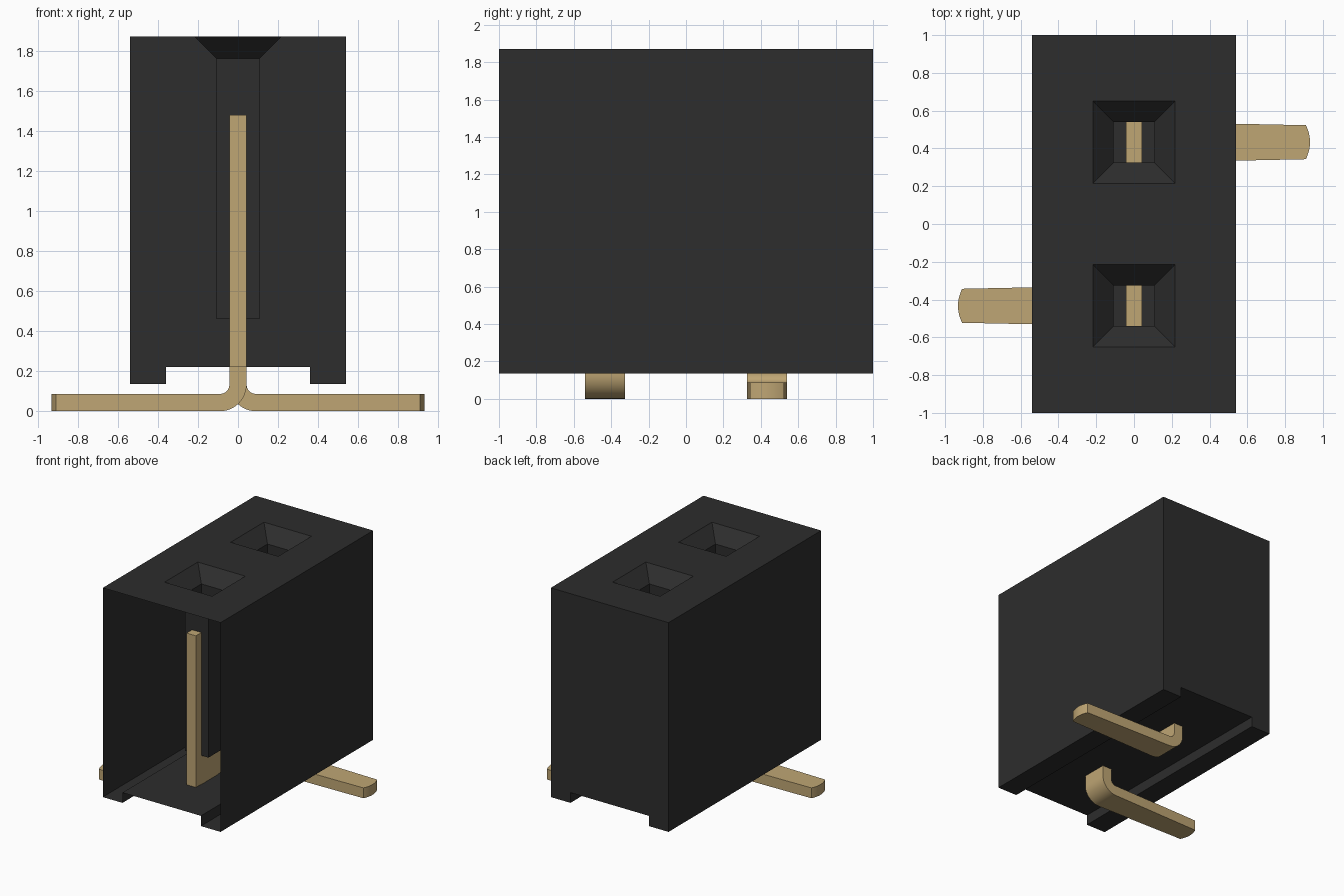
import bpy, bmesh, math
from mathutils import Matrix

cube = bpy.data.objects.get("Cube")
if cube:
    bpy.data.objects.remove(cube, do_unlink=True)


def material(name, rgb):
    m = bpy.data.materials.new(name)
    m.use_nodes = True
    m.diffuse_color = (*rgb, 1)
    m.node_tree.nodes["Principled BSDF"].inputs["Base Color"].default_value = (*rgb, 1)
    return m


black = material("black plastic", (0.026, 0.026, 0.026))
gold = material("gold metal", (0.52, 0.38, 0.175))


def make_object(name, bm, mat):
    bmesh.ops.recalc_face_normals(bm, faces=bm.faces)
    mesh = bpy.data.meshes.new(name)
    bm.to_mesh(mesh)
    bm.free()
    mesh.materials.append(mat)
    ob = bpy.data.objects.new(name, mesh)
    bpy.context.collection.objects.link(ob)
    return ob


def skin(bm, rings):
    """Join equal-sized closed rings of points and cap both ends."""
    loops = [[bm.verts.new(p) for p in ring] for ring in rings]
    for a, b in zip(loops, loops[1:]):
        for i in range(len(a)):
            j = (i + 1) % len(a)
            bm.faces.new((a[i], a[j], b[j], b[i]))
    bm.faces.new(loops[0])
    bm.faces.new(loops[-1])


PITCH = 0.433      # contact distance from the centre
FLOOR = 0.22

# Housing: block with a channel along its underside
profile = [(-0.54, 0.135), (-0.36, 0.135), (-0.36, FLOOR), (0.36, FLOOR),
           (0.36, 0.135), (0.54, 0.135), (0.54, 1.87), (-0.54, 1.87)]
bm = bmesh.new()
skin(bm, [[(x, y, z) for x, z in profile] for y in (-1, 1)])
housing = make_object("housing", bm, black)

# Square sockets with funnel mouths, cut from the top
cutter_bm = bmesh.new()
for cy in (-PITCH, PITCH):
    rings = []
    for half, z in ((0.108, 0.46), (0.108, 1.76), (0.218, 1.87), (0.218, 1.95)):
        rings.append([(sx * half, cy + sy * half, z)
                      for sx, sy in ((-1, -1), (1, -1), (1, 1), (-1, 1))])
    skin(cutter_bm, rings)
cutter = make_object("socket_cutter", cutter_bm, black)
cutter.hide_render = True

cut = housing.modifiers.new("sockets", "BOOLEAN")
cut.operation = "DIFFERENCE"
cut.solver = "EXACT"
cut.object = cutter
bpy.context.view_layer.objects.active = housing
bpy.ops.object.modifier_apply(modifier=cut.name)
bpy.data.objects.remove(cutter, do_unlink=True)

# Open the front so the housing becomes a thin shell around the socket tubes
bm = bmesh.new()
bm.from_mesh(housing.data)
front = [f for f in bm.faces if all(v.co.y < -0.999 for v in f.verts)]
bmesh.ops.delete(bm, geom=front, context="FACES")
bm.to_mesh(housing.data)
bm.free()


# Contact: wide blade, narrow neck, rounded bend and a tapering foot towards -x
def contact(name, cy, turn):
    t, blade, neck, tip = 0.043, 0.18, 0.107, 0.09
    sections = [((-t, 1.48), (t, 1.48), blade), ((-t, FLOOR + 0.003), (t, FLOOR + 0.003), blade),
                ((-t, FLOOR + 0.003), (t, FLOOR + 0.003), neck)]
    cx, cz, r_in, r_out = -0.09, 0.133, 0.047, 0.133
    for i in range(13):
        a = math.radians(90 * i / 12)
        c, s = math.cos(a), math.sin(a)
        sections.append(((cx + r_in * c, cz - r_in * s), (cx + r_out * c, cz - r_out * s), neck))
    for w in (1.0, 0.8, 0.55, 0.3, 0.05):
        x = -0.91 - 0.022 * (1 - w * w)
        sections.append(((x, 0.086), (x, 0), tip * w))
    rings = [[(p[0], -w, p[1]), (q[0], -w, q[1]), (q[0], w, q[1]), (p[0], w, p[1])]
             for p, q, w in sections]
    bm = bmesh.new()
    skin(bm, rings)
    place = Matrix.Translation((0, cy, 0)) @ Matrix.Rotation(turn, 4, "Z")
    bmesh.ops.transform(bm, matrix=place, verts=bm.verts)
    ob = make_object(name, bm, gold)
    bpy.ops.object.select_all(action="DESELECT")
    ob.select_set(True)
    bpy.context.view_layer.objects.active = ob
    bpy.ops.object.shade_smooth_by_angle(angle=math.radians(25))


contact("front_contact", -PITCH, 0)
contact("back_contact", PITCH, math.pi)
